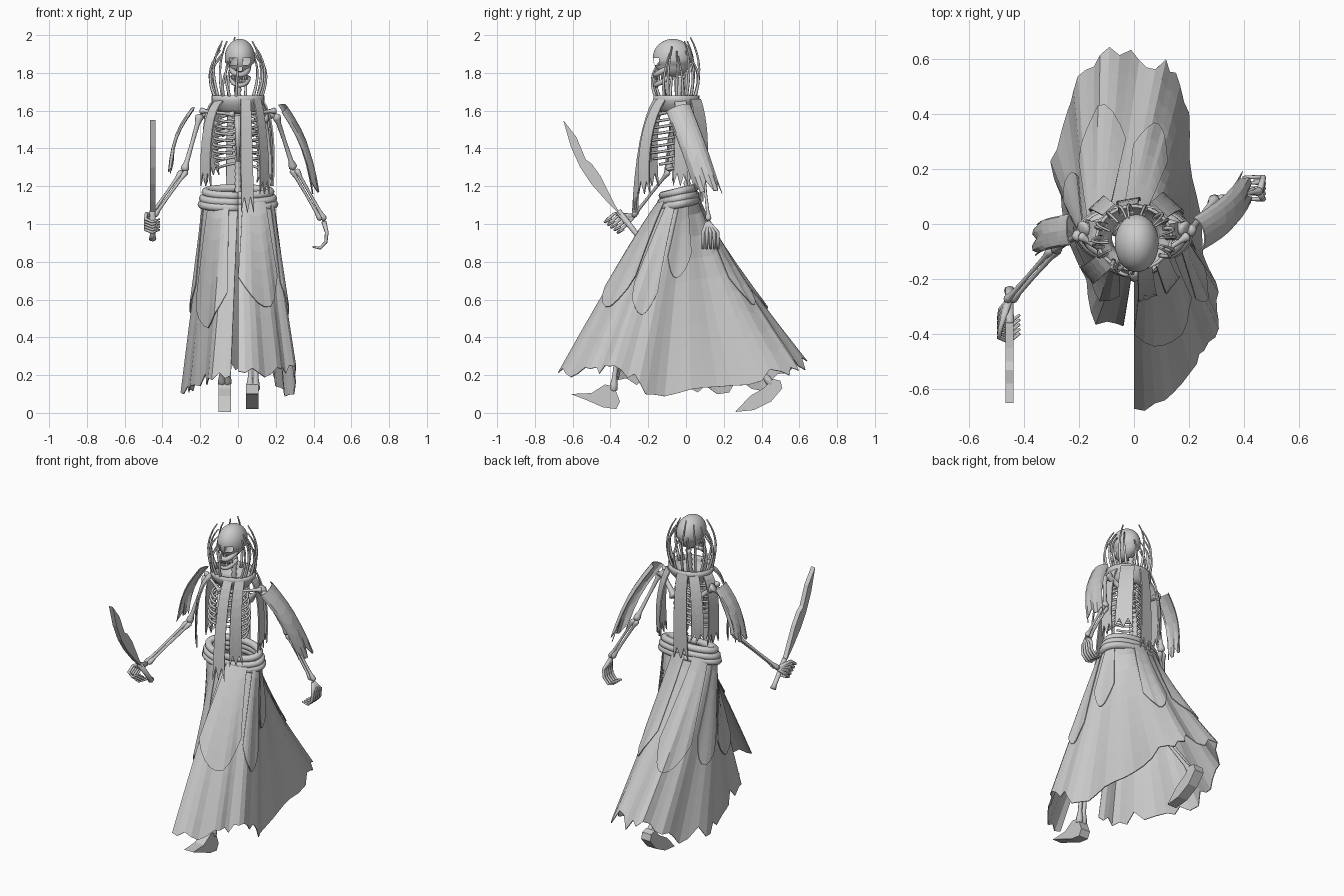
import bpy, bmesh, math, random
from mathutils import Vector as V

rng = random.Random(4)
cube = bpy.data.objects.get("Cube")
if cube:
    bpy.data.objects.remove(cube)

grey = bpy.data.materials.new("plain_grey")
grey.use_nodes = True
grey.diffuse_color = (0.6, 0.6, 0.6, 1)
grey.node_tree.nodes["Principled BSDF"].inputs["Base Color"].default_value = (0.6, 0.6, 0.6, 1)


def finish(name, bm, smooth=True, thick=0):
    bmesh.ops.recalc_face_normals(bm, faces=bm.faces)
    mesh = bpy.data.meshes.new(name)
    bm.to_mesh(mesh)
    bm.free()
    mesh.materials.append(grey)
    for p in mesh.polygons:
        p.use_smooth = smooth
    ob = bpy.data.objects.new(name, mesh)
    bpy.context.scene.collection.objects.link(ob)
    if thick:
        mod = ob.modifiers.new("thickness", 'SOLIDIFY')
        mod.thickness = thick
        mod.offset = 0
    return ob


def sheet(name, f, nu, nv, thick=0.005, smooth=False):
    """Cloth surface from a function of two parameters."""
    bm = bmesh.new()
    g = [[bm.verts.new(f(i / nu, j / nv)) for j in range(nv + 1)] for i in range(nu + 1)]
    for i in range(nu):
        for j in range(nv):
            bm.faces.new((g[i][j], g[i + 1][j], g[i + 1][j + 1], g[i][j + 1]))
    bmesh.ops.remove_doubles(bm, verts=bm.verts, dist=0.0005)
    return finish(name, bm, smooth, thick)


def tube(bm, pts, radii, sides=8):
    """Capped tube along points with a radius at each."""
    pts = [V(p) for p in pts]
    last = None
    rings = []
    for k, p in enumerate(pts):
        d = pts[min(k + 1, len(pts) - 1)] - pts[max(k - 1, 0)]
        d.normalize()
        ref = last if last else d.orthogonal()
        a = (ref - d * ref.dot(d)).normalized()
        b = d.cross(a)
        last = a
        r = radii[k] if isinstance(radii, list) else radii
        rings.append([bm.verts.new(p + (a * math.cos(q) + b * math.sin(q)) * r)
                      for q in (math.tau * s / sides for s in range(sides))])
    for r0, r1 in zip(rings, rings[1:]):
        for s in range(sides):
            n = (s + 1) % sides
            bm.faces.new((r0[s], r0[n], r1[n], r1[s]))
    bm.faces.new(rings[0][::-1])
    bm.faces.new(rings[-1])


def bone(bm, a, b, r):
    """Long bone with knobbed ends."""
    a, b = V(a), V(b)
    prof = [(0, .8), (.03, 1.7), (.08, 1.6), (.16, 1), (.5, .8), (.84, 1), (.92, 1.6), (.97, 1.7), (1, .8)]
    tube(bm, [a.lerp(b, t) for t, _ in prof], [r * k for _, k in prof])


def slab(name, outline, x, w):
    """Side profile extruded across x."""
    bm = bmesh.new()
    f = bm.faces.new([bm.verts.new((x - w / 2, y, z)) for y, z in outline])
    ext = bmesh.ops.extrude_face_region(bm, geom=[f])
    bmesh.ops.translate(bm, vec=(w, 0, 0), verts=[v for v in ext["geom"] if isinstance(v, bmesh.types.BMVert)])
    return finish(name, bm, False)


# Skirt: waist ellipse lofted to a windswept hem, open at the front
hem = [V(p) for p in (
    (0, -.68, .2), (.12, -.65, .2), (.22, -.55, .15), (.27, -.46, .2), (.31, -.36, .24), (.31, -.27, .08),
    (.26, -.12, .09), (.22, .1, .12), (.2, .35, .15), (.17, .56, .18), (.1, .6, .22), (0, .65, .2),
    (-.12, .68, .23), (-.2, .55, .17), (-.25, .42, .1), (-.3, .2, .1), (-.26, .04, .08),
    (-.19, -.2, .12), (-.14, -.36, .15), (-.04, -.38, .17))]


def waist(u, k=1.0):
    a = math.tau * (u - .25)
    return V((.175 * k * math.cos(a), -.04 + .085 * k * math.sin(a), 1.15 + .02 * math.sin(a)))


def skirt_at(u, t, out=0):
    k = min(u * (len(hem) - 1), len(hem) - 1.001)
    h = hem[int(k)].lerp(hem[int(k) + 1], k % 1)
    w = waist(u)
    p = w.lerp(h, t)
    p.y = w.y + (h.y - w.y) * t ** (1.15 if h.y > 0 else .93)
    o = V((h.x, h.y * .6, .15)).normalized()
    return p + o * (out + .012 * t * math.sin(u * 75))


cuts = [rng.uniform(0, .09) * (.15 if .27 < i / 60 < .44 else 1) for i in range(61)]
sheet("skirt", lambda u, t: skirt_at(u, t * (1 - cuts[round(u * 60)])), 60, 9)

# Overlapping cloth tongues on the skirt
for n, (u0, u1, end) in enumerate([(.0, .16, .6), (.17, .27, .66), (.28, .36, .42), (.45, .55, .62),
                                   (.57, .7, .66), (.72, .81, .6), (.83, .98, .68)]):
    sheet("skirt_tongue_%d" % (n + 1), lambda s, t: skirt_at(
        u0 + (u1 - u0) * (.5 + (s - .5) * (.75 + .25 * t)),
        t * end * (.74 + .26 * math.sin(math.pi * s)), .012), 8, 6)

# Rolled waistband
bm = bmesh.new()
for dz, k in ((.02, .98), (-.015, 1.06), (-.045, 1.1)):
    tube(bm, [waist(i / 28, k) + V((0, 0, dz)) for i in range(29)], .022)
finish("waistband", bm)

# Collar
sheet("collar", lambda u, t: V((
    (.085 + .05 * min(1, t * 1.6)) * math.cos(u * math.tau),
    -.05 + (.07 + .045 * min(1, t * 1.6)) * math.sin(u * math.tau),
    1.585 + .095 * t)), 28, 4, .012, True)


# Hanging strips: collar point, bulge point, bottom point, width
def strip(name, a, b, c, w):
    a, b, c = V(a), V(b), V(c)
    side = V((-(a.y + .05), a.x, 0)).normalized()

    def f(s, t):
        t *= 1 - .1 * (s * 4 % 2 > .9)
        p = a.lerp(b, t).lerp(b.lerp(c, t), t)
        return p + side * (s - .5) * w * (1 + .3 * t)
    sheet(name, f, 4, 8, .008)


strip("front_strip", (.04, -.16, 1.66), (.045, -.25, 1.5), (.05, -.27, 1.06), .055)
strip("front_left_strip", (.1, -.13, 1.66), (.14, -.24, 1.5), (.14, -.22, 1.16), .06)
strip("front_right_strip", (-.1, -.13, 1.65), (-.18, -.2, 1.58), (-.17, -.18, 1.2), .065)
strip("left_strip", (.13, -.03, 1.65), (.2, -.02, 1.55), (.18, -.03, 1.2), .06)
strip("right_strip", (-.13, -.03, 1.65), (-.2, -.02, 1.58), (-.17, -.03, 1.22), .07)
strip("back_strip", (-.02, .065, 1.66), (-.02, .1, 1.5), (-.02, .08, 1.12), .07)
strip("back_left_strip", (.09, .05, 1.66), (.15, .1, 1.5), (.14, .07, 1.22), .08)
strip("back_right_strip", (-.09, .05, 1.66), (-.15, .09, 1.5), (-.13, .07, 1.26), .06)


# Sleeves: torn half pipes over the upper arms
def sleeve(name, a, b, n, r, w):
    a, b, n = V(a), V(b), V(n).normalized()
    side = (b - a).cross(n).normalized()

    def f(s, t):
        q = (s - .5) * 3
        end = t * (1 - .12 * (round(s * 8) % 3 == 1) - .08 * s)
        return a.lerp(b, end) + (n * (r * math.cos(q) + .03 * math.sin(t * math.pi)) + side * w * math.sin(q))
    sheet(name, f, 8, 6)


sleeve("left_sleeve", (.22, -.04, 1.61), (.4, .13, 1.14), (.9, 0, .4), .04, .065)
sleeve("right_sleeve", (-.23, -.02, 1.61), (-.36, -.06, 1.26), (-.93, 0, .35), .015, .055)

# Skull with open eye and nose sockets
bm = bmesh.new()
bmesh.ops.create_uvsphere(bm, u_segments=32, v_segments=24, radius=1)
for v in bm.verts:
    v.co = V((.01 + .08 * v.co.x * (1 if v.co.z > -.3 else .85), -.07 + .105 * v.co.y, 1.88 + .1 * v.co.z))
sockets = [(.045, 1.86, .021), (-.027, 1.86, .021), (.009, 1.82, .011)]
holes = [f for f in bm.faces if f.calc_center_median().y < -.09 and any(
    math.hypot(f.calc_center_median().x - x, f.calc_center_median().z - z) < r for x, z, r in sockets)]
bmesh.ops.delete(bm, geom=holes, context='FACES')
finish("skull", bm)

# Jaws and teeth
bm = bmesh.new()
for z, r, w in ((1.79, .015, .045), (1.735, .013, .045)):
    arc = [math.pi * (i / 12) for i in range(13)]
    tube(bm, [(.01 + w * math.cos(a), -.09 - .07 * math.sin(a), z + .04 * (1 - math.sin(a))) for a in arc], r)
    for a in arc[2:-2]:
        x, y = .01 + w * math.cos(a), -.092 - .07 * math.sin(a)
        tube(bm, [(x, y, z), (x, y, 1.764)], .005, 5)
finish("jaws", bm)

# Tendrils rising from the collar around the head
bm = bmesh.new()
for i in range(20):
    a = math.tau * (i + rng.uniform(-.3, .3)) / 20
    front = math.sin(a) < -.6
    if front and math.cos(a) > .1:
        continue
    h = rng.uniform(.2, .26) if front else rng.uniform(.22, .34)
    lean = rng.uniform(-.25, .25)
    pts = []
    for j in range(9):
        t = j / 8
        k = .95 + .3 * math.sin(t * 2.6) - .35 * t ** 3
        b = a + lean * t
        pts.append((.125 * k * math.cos(b), -.055 + .105 * k * math.sin(b), 1.655 + h * t))
    tube(bm, pts, [.009 - .005 * j / 8 for j in range(9)], 6)
finish("tendrils", bm)

# Spine, ribs, breastbone and collarbones
bm = bmesh.new()
tube(bm, [(0, -.015 + .025 * math.sin(i / 7), 1.1 + i * .0165) for i in range(42)],
     [.02 if i % 2 else .012 for i in range(42)])
finish("spine", bm)
bm = bmesh.new()
for sx in (-1, 1):
    for i in range(9):
        z, rx = 1.59 - .033 * i, .075 + .055 * math.sin(.5 + i * .24)
        reach = math.pi * (.93 if i < 6 else .93 - .13 * (i - 5))
        arc = [reach * j / 12 for j in range(13)]
        tube(bm, [(sx * rx * math.sin(a), -.09 + .1 * math.cos(a), z - .05 * math.sin(a / 2)) for a in arc], .0075, 6)
    bone(bm, (sx * .02, -.16, 1.58), (sx * .2, -.04, 1.6), .01)
    bone(bm, (sx * .06, .03, 1.48), (sx * .19, -.02, 1.59), .018)
tube(bm, [(0, -.175, 1.57), (0, -.195, 1.48), (0, -.19, 1.33)], [.02, .016, .007])
finish("ribcage", bm)

# Arms and legs: upper bone, then paired lower bones
limbs = [
    ("left_arm", (.2, -.03, 1.58), (.295, .09, 1.29), (.45, .12, 1.02), .013),
    ("right_arm", (-.2, -.04, 1.58), (-.285, -.09, 1.28), (-.455, -.28, 1.04), .013),
    ("left_leg", (.08, -.05, 1.1), (.08, -.34, .62), (.08, -.385, .11), .018),
    ("right_leg", (-.07, -.02, 1.1), (-.07, .12, .6), (-.07, .46, .14), .018)]
for name, a, b, c, r in limbs:
    bm = bmesh.new()
    bone(bm, a, b, r)
    for d in (-1, 1):
        bone(bm, V(b) + V((d * r, 0, 0)), V(c) + V((d * r * .8, 0, 0)), r * .7)
    finish(name, bm)

# Hands
bm = bmesh.new()
for i in range(5):
    y = .09 + .02 * i
    tube(bm, [(.455, .115, 1.01), (.47, y, .955), (.465, y, .905), (.435, y, .872), (.395, y, .88)],
         [.014, .01, .009, .008, .005], 6)
finish("left_hand", bm)
bm = bmesh.new()
for i in range(5):
    d = V((0, -.017 * i, .014 * i - .02))
    tube(bm, [(-.455, -.28, 1.04)] + [V(p) + d for p in (
        (-.485, -.31, 1.02), (-.49, -.345, .99), (-.455, -.36, .975), (-.415, -.33, .99))],
        [.014, .009, .009, .008, .005], 6)
finish("right_hand", bm)

# Sword
slab("sword_blade", [(-.34, 1.04), (-.42, 1.12), (-.5, 1.21), (-.56, 1.3), (-.61, 1.41), (-.65, 1.55),
                     (-.58, 1.46), (-.53, 1.34), (-.5, 1.32), (-.45, 1.25), (-.42, 1.19), (-.37, 1.09)], -.452, .028)
bm = bmesh.new()
tube(bm, [(-.452, -.24, .92), (-.452, -.26, .945), (-.452, -.36, 1.07)], [.02, .014, .016])
finish("sword_handle", bm)

# Feet
slab("left_foot", [(-.61, .1), (-.5, .105), (-.43, .15), (-.38, .14), (-.35, .06), (-.37, .02), (-.44, .03),
                   (-.52, .065)], .075, .065)
slab("right_foot", [(.26, .005), (.36, .015), (.45, .06), (.51, .13), (.5, .17), (.46, .18), (.41, .13),
                    (.34, .09)], -.07, .065)
